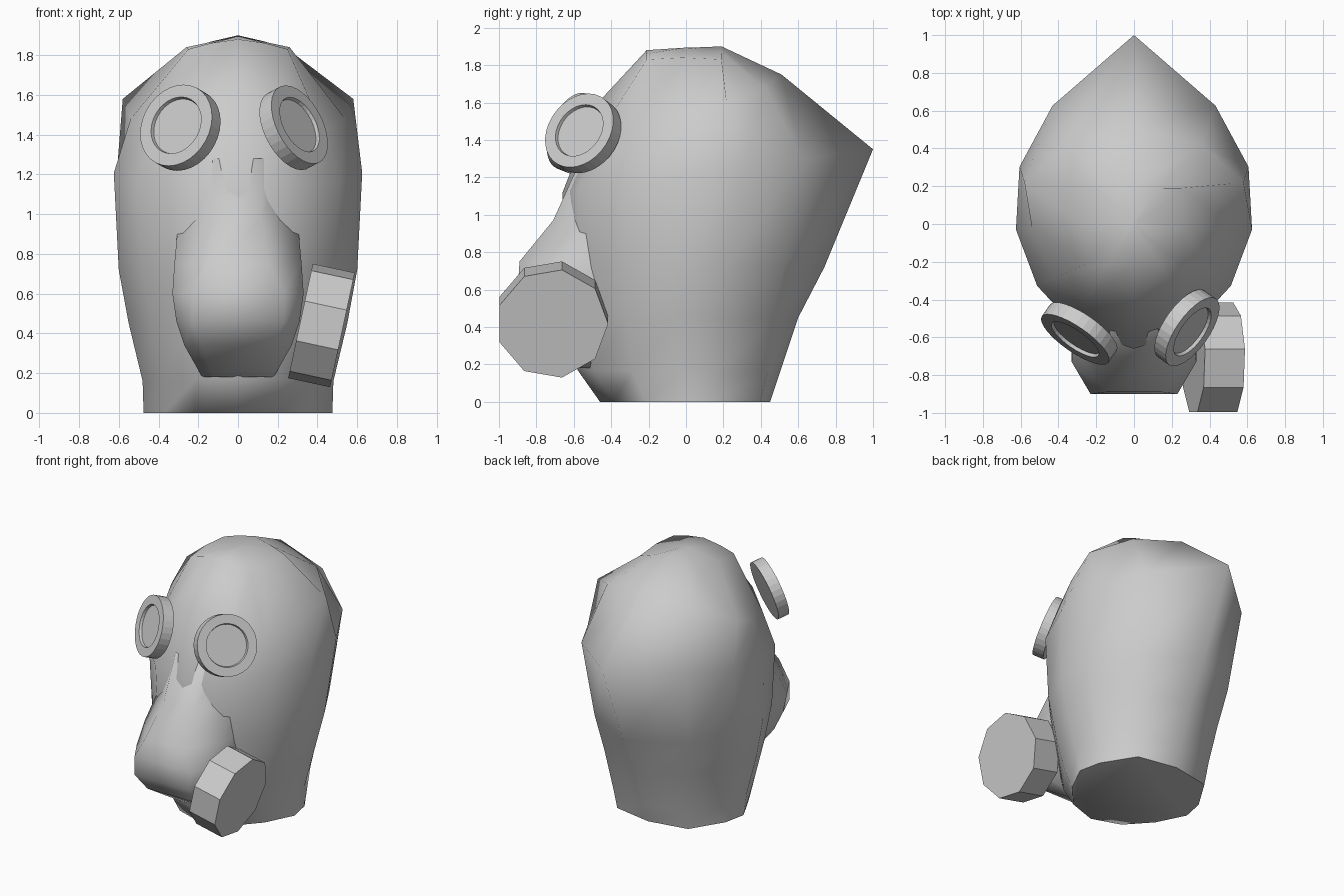
import bpy, bmesh, math
from mathutils import Vector

if "Cube" in bpy.data.objects:
    bpy.data.objects.remove(bpy.data.objects["Cube"])


def finish(name, bm, angle=None):
    bmesh.ops.remove_doubles(bm, verts=bm.verts, dist=1e-5)
    bmesh.ops.recalc_face_normals(bm, faces=bm.faces)
    me = bpy.data.meshes.new(name)
    bm.to_mesh(me)
    bm.free()
    ob = bpy.data.objects.new(name, me)
    bpy.context.collection.objects.link(ob)
    if angle:
        bpy.ops.object.select_all(action='DESELECT')
        ob.select_set(True)
        bpy.context.view_layer.objects.active = ob
        bpy.ops.object.shade_smooth_by_angle(angle=math.radians(angle))
    return ob


def skin(bm, loops):
    """Bridge equal loops of vertices and cap both ends."""
    n = len(loops[0])
    for a, b in zip(loops, loops[1:]):
        for i in range(n):
            j = (i + 1) % n
            bm.faces.new((a[i], a[j], b[j], b[i]))
    bm.faces.new(loops[0])
    bm.faces.new(loops[-1])


def loft(name, rings, angle):
    bm = bmesh.new()
    skin(bm, [[bm.verts.new(p) for p in r] for r in rings])
    return finish(name, bm, angle)


def mirrored(half):
    """Half outline (front to back) completed across x = 0."""
    return half + [(-x, y, z) for x, y, z in reversed(half) if x > 1e-6]


# Head: half outlines (width, front-to-back) for neck and temples
NECK = [(0, 0), (.45, .08), (.78, .27), (1, .5), (.93, .68), (.62, .94), (0, 1)]
TEMPLE = [(0, 0), (.45, .05), (.82, .2), (1, .38), (.97, .58), (.69, .775), (0, 1)]
# half width, front y, back y, front z, back z, share of neck outline
SECTIONS = [
    (.475, -.46, .45, 0, 0, 1),
    (.48, -.58, .50, .17, .15, 1),
    (.55, -.62, .60, .45, .45, .7),
    (.60, -.65, .74, .72, .72, .4),
    (.625, -.66, 1.0, 1.12, 1.35, 0),
]
rings = []
for w, yf, yb, zf, zb, neck in SECTIONS:
    half = []
    for a, b in zip(TEMPLE, NECK):
        x, t = Vector(a).lerp(Vector(b), neck)
        half.append((x * w, yf + (yb - yf) * t, zf + (zb - zf) * t))
    rings.append(mirrored(half))
# Brow and crown loops
rings.append(mirrored([(0, -.47, 1.60), (.26, -.42, 1.50), (.43, -.29, 1.42), (.54, -.02, 1.48),
                       (.58, .22, 1.58), (.36, .42, 1.68), (0, .51, 1.75)]))
rings.append(mirrored([(0, -.21, 1.88), (.14, -.21, 1.86), (.25, -.21, 1.83), (.26, -.02, 1.84),
                       (.25, .19, 1.83), (.13, .19, 1.87), (0, .19, 1.90)]))
rings.append([(x * .05, y * .05, 1.893) for x, y, z in rings[-1]])
loft("head", rings, 65)

# Snout: z, front y, front half width, shoulder y, shoulder half width
SNOUT = [
    (.18, -.57, .12, -.50, .18),
    (.34, -.82, .18, -.66, .27),
    (.46, -.90, .23, -.71, .31),
    (.60, -.90, .23, -.73, .33),
    (.75, -.89, .15, -.65, .32),
    (.97, -.71, .12, -.48, .30),
    (1.28, -.57, .12, -.40, .22),
]
rings = []
for z, yf, wf, ys, ws in SNOUT:
    rings.append([(wf, yf, z), (ws, ys, z), (ws, -.36, z),
                  (-ws, -.36, z), (-ws, ys, z), (-wf, yf, z)])
loft("snout", rings, 70)


def lathe(name, profile, sides, centre, axis, up, angle=None):
    """Turn (radius, height) points about an axis; first corner lies along 'up'."""
    n = Vector(axis).normalized()
    u = Vector(up)
    u = (u - n * u.dot(n)).normalized()
    v = n.cross(u)
    bm = bmesh.new()
    turns = [2 * math.pi * i / sides for i in range(sides)]
    skin(bm, [[bm.verts.new(Vector(centre) + n * h + r * (u * math.cos(a) + v * math.sin(a)))
               for a in turns] for r, h in profile])
    return finish(name, bm, angle)


# Eyepieces: thick rim with recessed lens
EYE = [(.215, -.04), (.215, .04), (.15, .04), (.145, .022)]
lathe("eyepiece_left", EYE, 32, (-.29, -.58, 1.435), (-.54, -.78, .31), (0, 0, 1))
lathe("eyepiece_right", EYE, 32, (.28, -.55, 1.435), (.75, -.53, .40), (0, 0, 1))

# Filter canister: nine-sided, flat shaded
lathe("filter_canister", [(.299, -.108), (.299, .108)], 9,
      (.42, -.715, .44), (.975, 0, -.21), (0, 1, 0))
